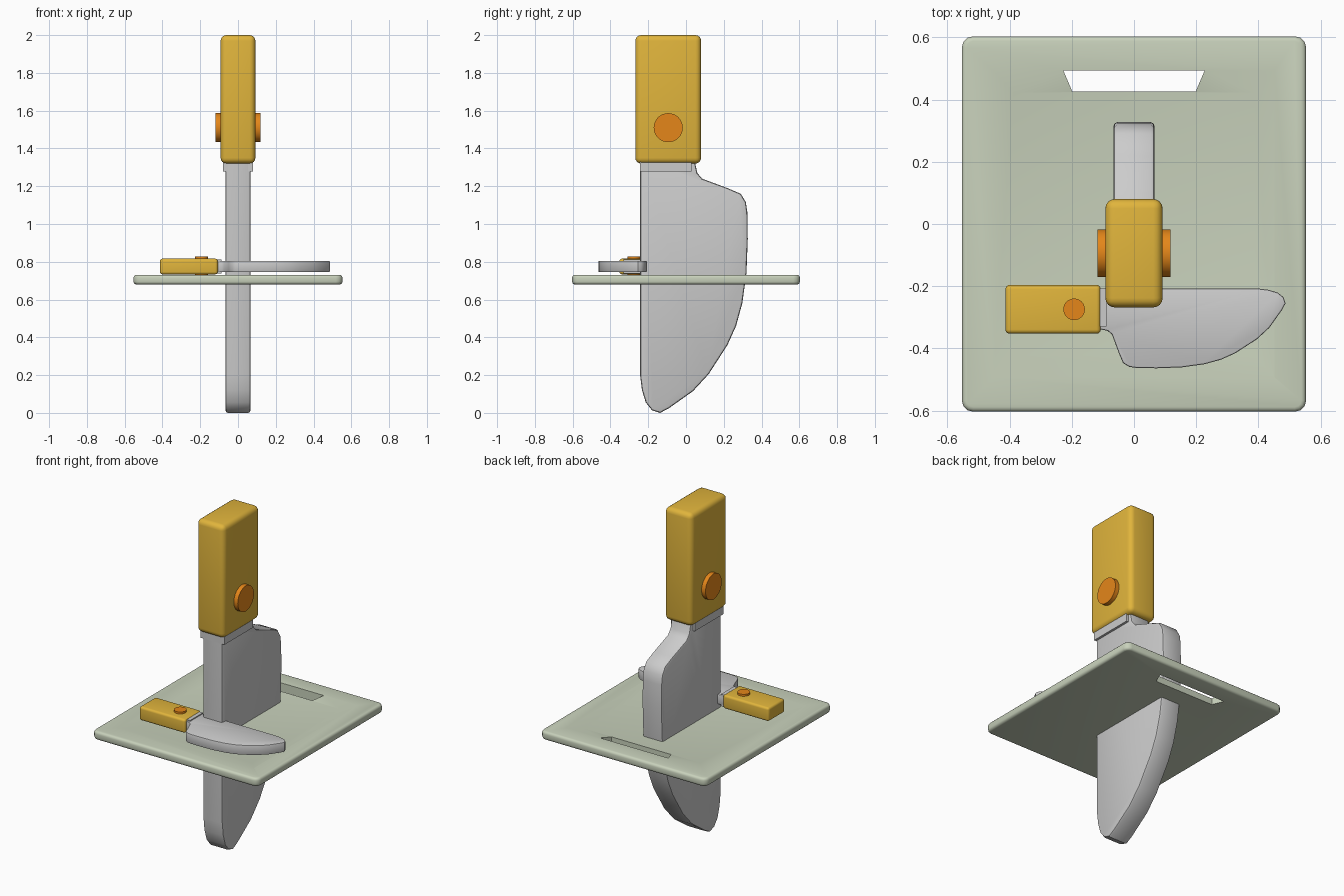
import bpy, bmesh
from math import pi
from mathutils import Matrix

if "Cube" in bpy.data.objects:
    bpy.data.objects.remove(bpy.data.objects["Cube"])


def material(name, rgb):
    m = bpy.data.materials.new(name)
    m.diffuse_color = (*rgb, 1)
    m.use_nodes = True
    m.node_tree.nodes["Principled BSDF"].inputs["Base Color"].default_value = m.diffuse_color
    return m


YELLOW = material("handle_yellow", (0.75, 0.46, 0.045))
ORANGE = material("rivet_orange", (0.78, 0.24, 0.01))
GREEN = material("board_green", (0.58, 0.64, 0.50))


def smooth(ob):
    bpy.ops.object.select_all(action='DESELECT')
    ob.select_set(True)
    bpy.context.view_layer.objects.active = ob
    bpy.ops.object.shade_smooth_by_angle(angle=0.6)


def finish(bm, name, mat=None, matrix=Matrix()):
    bmesh.ops.recalc_face_normals(bm, faces=bm.faces)
    me = bpy.data.meshes.new(name)
    bm.to_mesh(me)
    bm.free()
    me.transform(matrix)
    if mat:
        me.materials.append(mat)
    ob = bpy.data.objects.new(name, me)
    bpy.context.collection.objects.link(ob)
    smooth(ob)
    return ob


def box_bm(lo, hi):
    bm = bmesh.new()
    bmesh.ops.create_cube(bm, size=1)
    for v in bm.verts:
        v.co = [(a + b) / 2 + c * (b - a) for a, b, c in zip(lo, hi, v.co)]
    return bm


def bevel(bm, edges, width, segments):
    bmesh.ops.bevel(bm, geom=edges, offset=width, segments=segments,
                    profile=0.5, affect='EDGES')


def prism_bm(points, depth):
    bm = bmesh.new()
    a = [bm.verts.new(p) for p in points]
    b = [bm.verts.new([c + d for c, d in zip(p, depth)]) for p in points]
    bm.faces.new(a)
    bm.faces.new(b[::-1])
    for i in range(len(a)):
        bm.faces.new((a[i - 1], a[i], b[i], b[i - 1]))
    bmesh.ops.recalc_face_normals(bm, faces=bm.faces)
    return bm


# Blade outline in (y, z), tip down
BLADE = [(-0.243, 1.36), (-0.243, 0.2), (-0.233, 0.12), (-0.213, 0.055),
         (-0.18, 0.014), (-0.137, 0.0), (-0.09, 0.025), (0.037, 0.115),
         (0.12, 0.205), (0.22, 0.36), (0.265, 0.46), (0.298, 0.58),
         (0.32, 0.74), (0.327, 0.92), (0.325, 1.06), (0.317, 1.115),
         (0.29, 1.16), (0.22, 1.19), (0.085, 1.24), (0.06, 1.27), (0.04, 1.36)]


def knife(prefix, matrix):
    # Blade with softened rims
    bm = prism_bm([(-0.066, y, z) for y, z in BLADE], (0.132, 0, 0))
    rims = [e for e in bm.edges if abs(e.verts[0].co.x - e.verts[1].co.x) < 1e-5]
    bevel(bm, rims, 0.012, 2)
    finish(bm, prefix + "_blade", None, matrix)
    # Collar between blade and handle
    finish(box_bm((-0.08, -0.243, 1.278), (0.08, 0.03, 1.36)),
           prefix + "_collar", None, matrix)
    # Rounded handle
    bm = box_bm((-0.092, -0.268, 1.32), (0.092, 0.08, 2.0))
    bevel(bm, bm.edges[:], 0.03, 4)
    finish(bm, prefix + "_handle", YELLOW, matrix)
    # Rivet through the handle
    bm = bmesh.new()
    bmesh.ops.create_cone(bm, cap_ends=True, segments=32, radius1=0.077, radius2=0.077,
                          depth=0.236, matrix=Matrix.Translation((0, -0.094, 1.51))
                          @ Matrix.Rotation(pi / 2, 4, 'Y'))
    finish(bm, prefix + "_rivet", ORANGE, matrix)


# Large upright knife, and the same knife small and lying on the board
knife("large_knife", Matrix())
S = 0.45
knife("small_knife", Matrix(((0, 0, -S, 0.487), (0, -S, 0, -0.3165),
                             (-S, 0, 0, 0.775), (0, 0, 0, 1))))

# Cutting board: slab with rounded corners and rims
bm = box_bm((-0.553, -0.603, 0.68), (0.553, 0.603, 0.731))
bevel(bm, [e for e in bm.edges
           if abs(e.verts[0].co.z - e.verts[1].co.z) > 0.01], 0.035, 3)
rim = [e for e in bm.edges if abs(e.verts[0].co.z - e.verts[1].co.z) < 1e-5]
bevel(bm, rim, 0.015, 3)
board = finish(bm, "cutting_board", GREEN)

# Cutters: shallow basin with sloped sides, and the hanging slot at the back
basin = box_bm((-0.388, -0.422, 0.718), (0.388, 0.422, 0.744))
for v in basin.verts:
    if v.co.z > 0.73:
        v.co.x *= 0.516 / 0.388
        v.co.y *= 0.564 / 0.422
slot = prism_bm([(-0.198, 0.425, 0.6), (0.198, 0.425, 0.6),
                 (0.227, 0.493, 0.6), (-0.227, 0.493, 0.6)], (0, 0, 0.25))
for name, shape in (("basin_cutter", basin), ("slot_cutter", slot)):
    cutter = finish(shape, name, GREEN)
    cutter.hide_render = True
    mod = board.modifiers.new(name, 'BOOLEAN')
    mod.object = cutter
    mod.operation = 'DIFFERENCE'
    mod.solver = 'EXACT'
    bpy.context.view_layer.objects.active = board
    bpy.ops.object.modifier_apply(modifier=name)
    bpy.data.objects.remove(cutter)
smooth(board)
